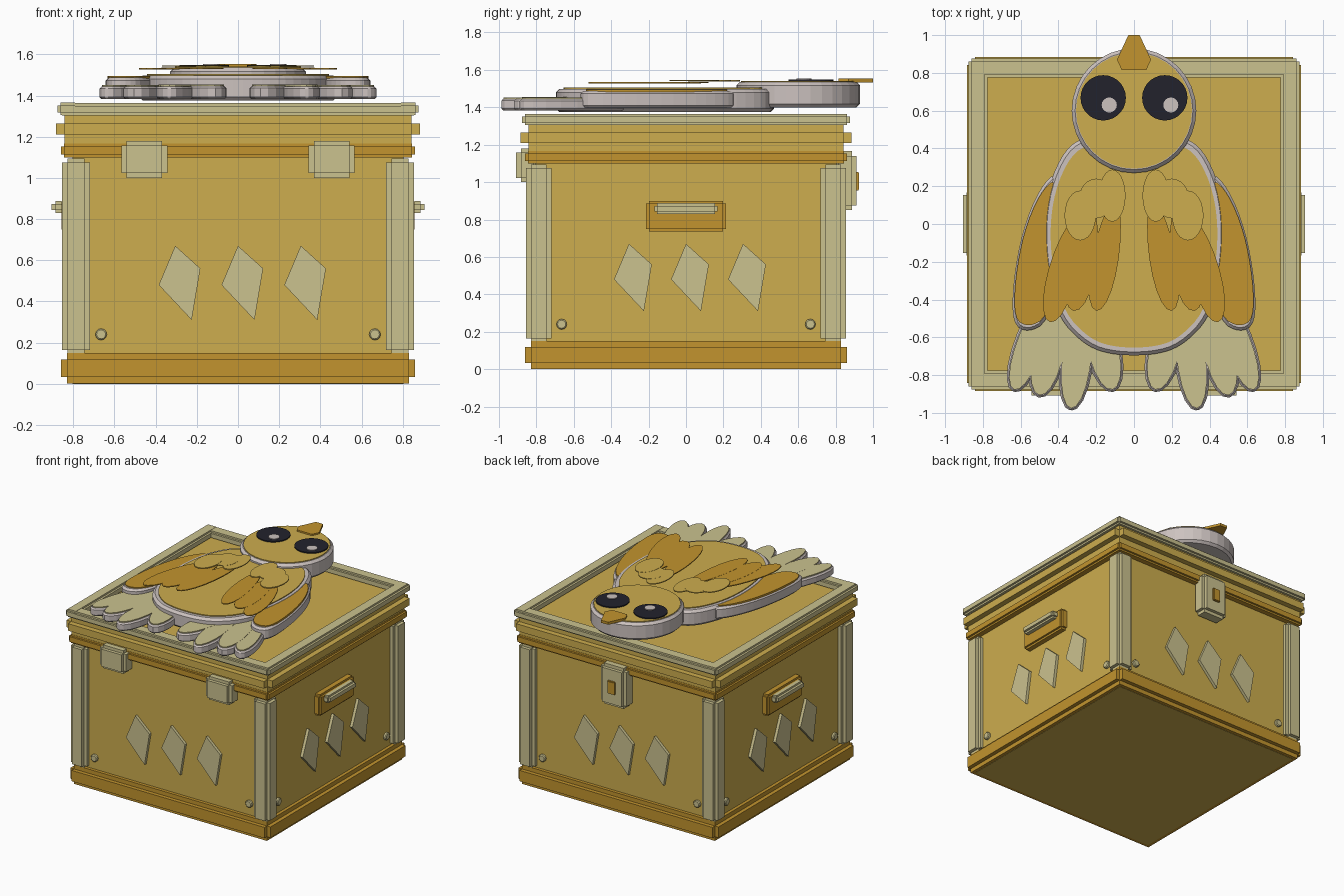
import bpy, bmesh, math
from mathutils import Matrix, Vector

if "Cube" in bpy.data.objects:
    bpy.data.objects.remove(bpy.data.objects["Cube"])


def material(name, rgb):
    m = bpy.data.materials.new(name)
    lin = [((c / 255 + 0.055) / 1.055) ** 2.4 for c in rgb]
    m.diffuse_color = (*lin, 1)
    m.use_nodes = True
    m.node_tree.nodes["Principled BSDF"].inputs["Base Color"].default_value = m.diffuse_color
    return m


GOLD = material("gold", (205, 173, 78))
AMBER = material("amber", (194, 148, 46))
PALE = material("pale straw", (203, 194, 143))
GREY = material("warm grey", (204, 194, 191))
DARK = material("near black", (34, 34, 44))


def finish(name, bm, mat, matrix=None):
    if matrix:
        bm.transform(matrix)
    bmesh.ops.recalc_face_normals(bm, faces=bm.faces)
    me = bpy.data.meshes.new(name)
    bm.to_mesh(me)
    bm.free()
    me.materials.append(mat)
    ob = bpy.data.objects.new(name, me)
    bpy.context.collection.objects.link(ob)
    return ob


def stepped_box(name, lo, hi, step, mat, matrix=None):
    """Box with notched edges: three crossed boxes, each full length on one axis."""
    lo, hi, step = Vector(lo), Vector(hi), Vector(step)
    bm = bmesh.new()
    for axis in range(3):
        inset = step.copy()
        inset[axis] = 0
        size = hi - lo - 2 * inset
        bmesh.ops.create_cube(bm, size=1, matrix=Matrix.Translation((lo + hi) / 2)
                              @ Matrix.Diagonal((*size, 1)))
    return finish(name, bm, mat, matrix)


def prism(name, pts, z0, z1, mat, matrix=None, bevel=0):
    bm = bmesh.new()
    face = bm.faces.new([bm.verts.new((x, y, z0)) for x, y in pts])
    ext = bmesh.ops.extrude_face_region(bm, geom=[face])["geom"]
    bmesh.ops.translate(bm, vec=(0, 0, z1 - z0),
                        verts=[v for v in ext if isinstance(v, bmesh.types.BMVert)])
    ob = finish(name, bm, mat, matrix)
    if bevel:
        mod = ob.modifiers.new("soft rim", 'BEVEL')
        mod.width = bevel
        mod.segments = 1
        mod.limit_method = 'ANGLE'
        mod.angle_limit = math.radians(50)
    return ob


def ellipse(cx, cy, rx, ry, n=28):
    return [(cx + rx * math.cos(2 * math.pi * i / n),
             cy + ry * math.sin(2 * math.pi * i / n)) for i in range(n)]


def feather(root, tip, r, shrink=0, n=20):
    """Slim leaf outline running from root to tip, widest past the middle."""
    a, b = Vector(root), Vector(tip)
    d = (b - a).normalized()
    side = Vector((-d.y, d.x))
    half = (b - a).length / 2 - shrink
    pts = []
    for i in range(n):
        t = 2 * math.pi * i / n
        p = (a + b) / 2 + d * half * math.cos(t) \
            + side * (r - shrink) * math.sin(t) * (1 + 0.15 * math.cos(t))
        pts.append((p.x, p.y))
    return pts


def rounded(pts, rounds=2):
    for _ in range(rounds):
        out = []
        for (ax, ay), (bx, by) in zip(pts, pts[1:] + pts[:1]):
            out += [(ax * .75 + bx * .25, ay * .75 + by * .25),
                    (ax * .25 + bx * .75, ay * .25 + by * .75)]
        pts = out
    return pts


def scaled(pts, k):
    cx = sum(p[0] for p in pts) / len(pts)
    cy = sum(p[1] for p in pts) / len(pts)
    return [(cx + (x - cx) * k, cy + (y - cy) * k) for x, y in pts]


def flip(pts, s):
    return [(x * s, y) for x, y in pts]


def layer(name, half, z0, z1, step, mat):
    return stepped_box(name, (-half, -half, z0), (half, half, z1), step, mat)


# Chest body, base and lid layers
B = 0.805
stepped_box("chest_body", (-B, -B, 0), (B, B, 1.12), (0, 0, 0), GOLD)
layer("base_skirting", 0.86, 0.002, 0.15, (0.03, 0.03, 0.032), AMBER)
layer("lid_seam", 0.86, 1.10, 1.166, (0.015, 0.015, 0.013), AMBER)
layer("lid", 0.885, 1.165, 1.31, (0.042, 0.042, 0.045), GOLD)

# Raised frame around the lid, and corner posts
for s in (-1, 1):
    a, b = sorted((s * 0.775, s * 0.877))
    stepped_box("lid_frame_side", (a, -0.877, 1.305), (b, 0.877, 1.365), (.016, .016, .013), PALE)
    stepped_box("lid_frame_end", (-0.872, a, 1.304), (0.872, b, 1.363), (.016, .016, .013), PALE)
    for t in (-1, 1):
        c, d = sorted((s * 0.72, s * 0.855))
        e, f = sorted((t * 0.72, t * 0.855))
        stepped_box("corner_post", (c, e, 0.145), (d, f, 1.095), (.026, .026, .02), PALE)

# Decorations repeated on the four sides
DIAMOND = [(0, 0.67), (0.122, 0.56), (0.08, 0.31), (-0.08, 0.48)]
for k in range(4):
    turn = Matrix.Rotation(k * math.pi / 2, 4, 'Z')
    wall = turn @ Matrix.Translation((0, -B, 0)) @ Matrix.Rotation(math.pi / 2, 4, 'X')
    for i in (-1, 0, 1):
        prism("diamond", [(x + 0.305 * i, z) for x, z in DIAMOND], -0.01, 0.022, PALE, wall)
    for s in (-1, 1):
        prism("rivet", ellipse(s * 0.665, 0.24, 0.028, 0.028, 12), -0.01, 0.02, PALE, wall, 0.006)
    if k % 2:  # carrying handles left and right
        stepped_box("handle_plate", (-0.213, -0.858, 0.735), (0.213, -0.78, 0.90),
                    (.015, .015, .015), AMBER, turn)
        stepped_box("handle_grip", (-0.168, -0.905, 0.83), (0.168, -0.84, 0.887),
                    (.014, .018, .014), PALE, turn)

# Hinges on the front, latch on the back
for s in (-1, 1):
    stepped_box("hinge", (s * 0.455 - 0.112, -0.908, 1.0), (s * 0.455 + 0.112, -0.79, 1.18),
                (.025, .025, .023), PALE)
stepped_box("latch", (-0.11, 0.79, 0.85), (0.11, 0.912, 1.165), (.025, .025, .025), PALE)
stepped_box("latch_button", (-0.032, 0.89, 0.955), (0.032, 0.926, 1.055), (.005, .005, .005), AMBER)

# Bird: body and head slabs with gold inlays
half_body = [(0.20, 0.47), (0.34, 0.43), (0.44, 0.25), (0.485, 0.02), (0.47, -0.25),
             (0.40, -0.50), (0.25, -0.65), (0.10, -0.695)]
body = rounded(half_body + [(-x, y) for x, y in reversed(half_body)])
prism("bird_body", body, 1.375, 1.498, GREY, bevel=0.018)
prism("belly_inlay", [(x * .92, -0.11 + (y + 0.11) * .93) for x, y in body], 1.49, 1.505, GOLD)
prism("bird_head", ellipse(0, 0.60, 0.33, 0.33, 32), 1.40, 1.535, GREY, bevel=0.018)
prism("face_inlay", ellipse(0, 0.60, 0.307, 0.307, 32), 1.53, 1.541, GOLD)

# Beak and eyes
BEAK = [(-0.03, 1), (0.03, 1), (0.09, 0.87), (0.065, 0.815), (-0.065, 0.815), (-0.09, 0.87)]
prism("beak", BEAK, 1.533, 1.553, AMBER)
for s in (-1, 1):
    prism("eye", ellipse(s * 0.163, 0.668, 0.12, 0.12), 1.54, 1.549, DARK)
    prism("eye_glint", ellipse(0.032 + s * 0.163, 0.63, 0.04, 0.04, 16), 1.547, 1.554, GREY)

# Wings, wing feathers, shoulder tufts and tail feathers, mirrored
WING = [(0.40, 0.29), (0.50, 0.19), (0.59, -0.03), (0.64, -0.30), (0.645, -0.53),
        (0.56, -0.575), (0.46, -0.52), (0.40, -0.30), (0.39, 0.0)]
FEATHERS = [((0.31, 0.02), (0.445, -0.52), 0.075), ((0.23, 0.08), (0.32, -0.46), 0.08),
            ((0.10, 0.12), (0.20, -0.46), 0.07)]
TUFTS = [(0.115, 0.15, 0.07, 0.138), (0.20, 0.135, 0.09, 0.105), (0.285, 0.045, 0.083, 0.132)]
TAIL = [((0.44, -0.33), (0.64, -0.89), 0.085), ((0.38, -0.33), (0.505, -0.92), 0.095),
        ((0.26, -0.33), (0.335, -0.99), 0.09), ((0.24, -0.33), (0.11, -0.89), 0.095)]
for s in (-1, 1):
    wing = rounded(WING)
    prism("outer_wing", flip(wing, s), 1.395, 1.488, GREY, bevel=0.015)
    prism("outer_wing_inlay", flip(scaled(wing, .925), s), 1.48, 1.496, AMBER)
    for i, (root, tip, r) in enumerate(FEATHERS):
        z = 1.527 + i * 0.001
        prism("wing_feather", flip(feather(root, tip, r), s), z, z + 0.007, AMBER)
    for i, (cx, cy, rx, ry) in enumerate(TUFTS):
        z = 1.538 + i * 0.001
        prism("shoulder_tuft", flip(ellipse(cx, cy, rx, ry, 24), s), z, z + 0.007, GOLD)
    for i, (root, tip, r) in enumerate(TAIL):
        z = i * 0.001
        prism("tail_feather", flip(feather(root, tip, r), s), 1.383, 1.443 + z, GREY, bevel=0.01)
        prism("tail_feather_inlay", flip(feather(root, tip, r, 0.014), s), 1.44, 1.451 + z, PALE)
